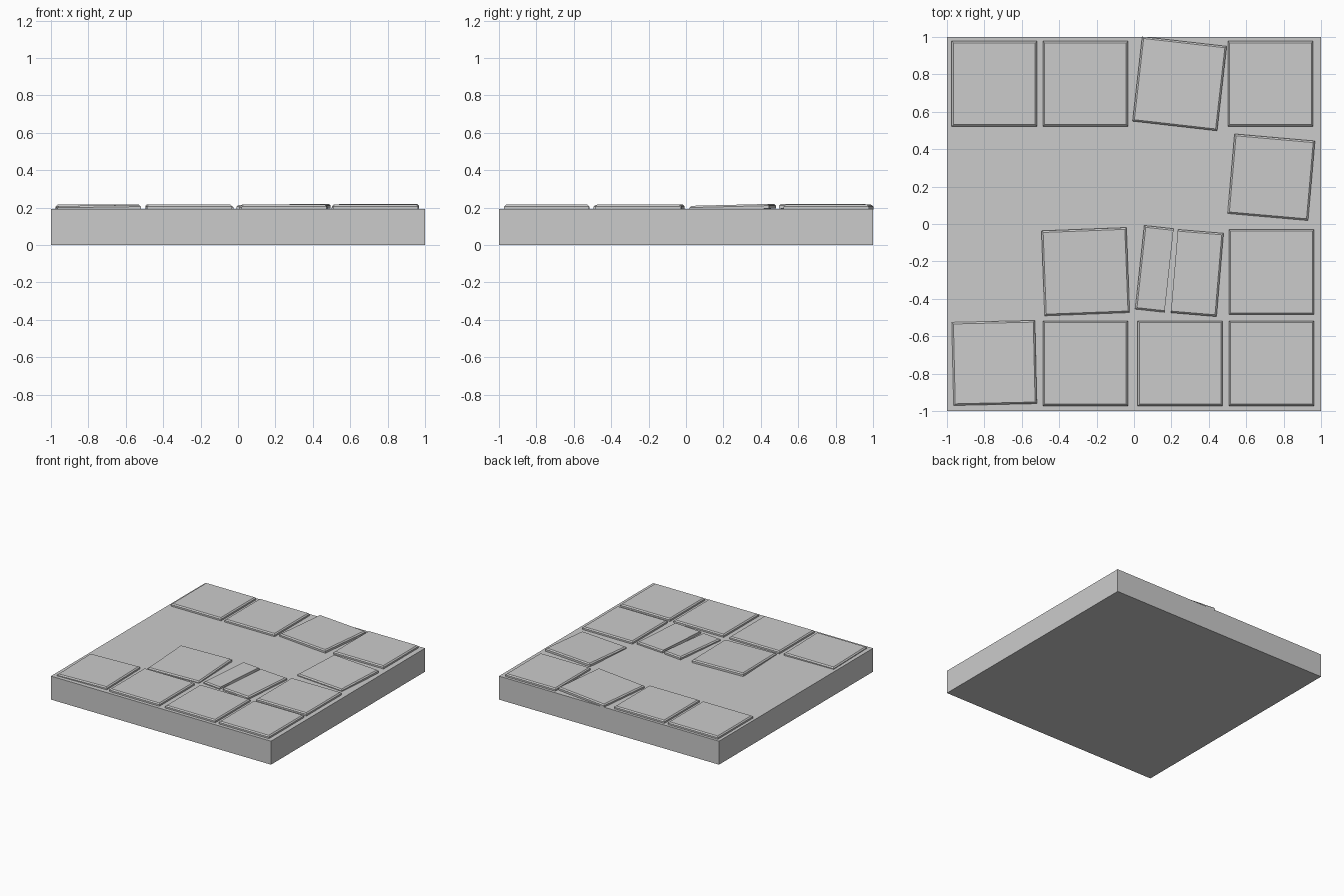
import bpy, bmesh
from math import radians
from mathutils import Matrix, Euler

if "Cube" in bpy.data.objects:
    bpy.data.objects.remove(bpy.data.objects["Cube"])

BASE_H = 0.193


def mesh_object(name, bm):
    bmesh.ops.recalc_face_normals(bm, faces=bm.faces)
    me = bpy.data.meshes.new(name)
    bm.to_mesh(me)
    bm.free()
    ob = bpy.data.objects.new(name, me)
    bpy.context.collection.objects.link(ob)
    return ob


def slab(name, x, y, w, d, yaw=0, pitch=0, roll=0, top=0.215, skip=None, thick=0.025):
    """Flat stone with a small chamfer round the top; skip = broken side (-1 or 1)."""
    bm = bmesh.new()
    bmesh.ops.create_cube(bm, size=1)
    bmesh.ops.scale(bm, vec=(w, d, thick), verts=bm.verts)
    rim = []
    for e in bm.edges:
        mid = (e.verts[0].co + e.verts[1].co) / 2
        broken = skip and mid.x * skip > w * 0.4
        if mid.z > thick * 0.4 and not broken:
            rim.append(e)
    bmesh.ops.bevel(bm, geom=rim, offset=0.009, segments=1, affect='EDGES')
    rot = Euler((radians(pitch), radians(roll), radians(yaw))).to_matrix().to_4x4()
    bm.transform(Matrix.Translation((x, y, top - thick / 2)) @ rot)
    return mesh_object(name, bm)


# Foundation block
bm = bmesh.new()
bmesh.ops.create_cube(bm, size=1)
bmesh.ops.scale(bm, vec=(2, 2, BASE_H), verts=bm.verts)
bmesh.ops.translate(bm, vec=(0, 0, BASE_H / 2), verts=bm.verts)
mesh_object("floor_base", bm)

# Whole tiles lying square
S = 0.455
for i, (x, y) in enumerate([(-0.747, 0.75), (-0.26, 0.75), (0.73, 0.75), (0.735, -0.257),
                            (-0.26, -0.745), (0.247, -0.745), (0.735, -0.745)]):
    slab(f"square_tile_{i + 1}", x, y, S, S)

# Shifted and slightly tipped tiles
slab("turned_tile_back", 0.244, 0.75, S, S, yaw=-6.5, roll=-0.6, top=0.217)
slab("turned_tile_right", 0.734, 0.25, 0.432, 0.427, yaw=-5, pitch=1.4, top=0.214)
slab("turned_tile_middle", -0.259, -0.255, S, S, yaw=2.2, pitch=1.2, top=0.213)
slab("turned_tile_corner", -0.747, -0.743, 0.445, 0.445, yaw=1.3, roll=-0.8, top=0.211)

# Cracked tile in two pieces
slab("cracked_tile_left", 0.109, -0.24, 0.158, 0.45, yaw=-6.2, pitch=0.8, top=0.213, skip=1)
slab("cracked_tile_right", 0.338, -0.262, 0.245, 0.447, yaw=-4.8, top=0.214, skip=-1)
